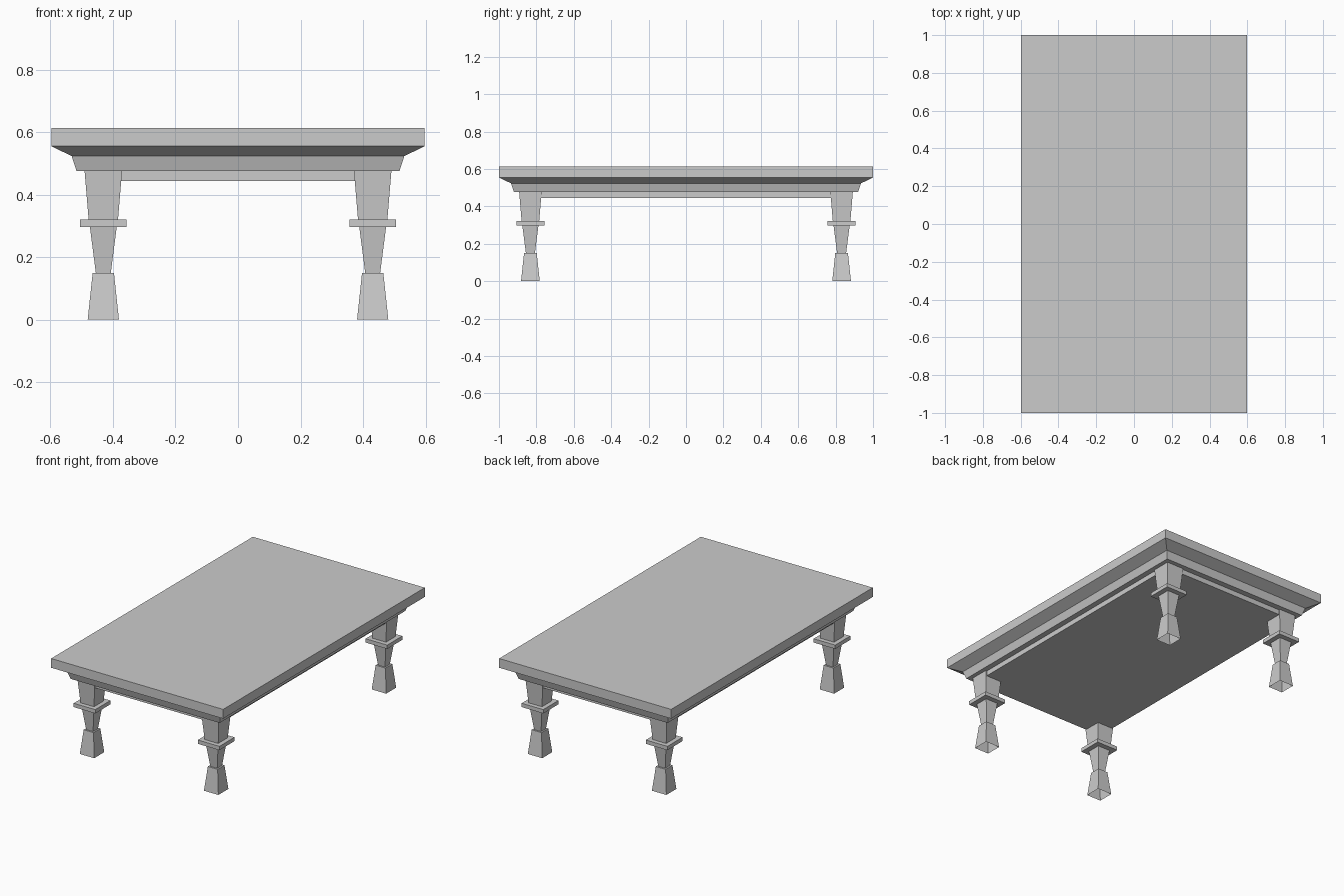
import bpy, bmesh

if "Cube" in bpy.data.objects:
    bpy.data.objects.remove(bpy.data.objects["Cube"])


def loft(name, rings, center=(0, 0), cap_bottom=True, cap_top=True):
    """Stack rectangular rings (half_x, half_y, z), listed bottom to top."""
    bm = bmesh.new()
    cx, cy = center
    loops = [[bm.verts.new((cx + sx * hx, cy + sy * hy, z))
              for sx, sy in ((-1, -1), (1, -1), (1, 1), (-1, 1))]
             for hx, hy, z in rings]
    for a, b in zip(loops, loops[1:]):
        for i in range(4):
            j = (i + 1) % 4
            bm.faces.new((a[i], a[j], b[j], b[i]))
    if cap_bottom:
        bm.faces.new(loops[0][::-1])
    if cap_top:
        bm.faces.new(loops[-1])
    mesh = bpy.data.meshes.new(name)
    bm.to_mesh(mesh)
    bm.free()
    obj = bpy.data.objects.new(name, mesh)
    bpy.context.collection.objects.link(obj)
    return obj


# Tabletop slab with the stepped moulding under its edge
loft("tabletop", [
    (0.517, 0.920, 0.476),
    (0.532, 0.935, 0.523),
    (0.597, 1.000, 0.555),
    (0.597, 1.000, 0.613),
])

# Shallow apron below the moulding
loft("apron", [(0.482, 0.884, 0.444), (0.482, 0.884, 0.476)], cap_top=False)

# Square legs: flared foot (open underneath), tapered shaft, collar, upper block
leg_profile = [
    (0.050, 0.0), (0.034, 0.150),
    (0.024, 0.150), (0.043, 0.297),
    (0.075, 0.297), (0.075, 0.321),
    (0.047, 0.321), (0.060, 0.476),
]
for side_y, row in ((-1, "front"), (1, "back")):
    for side_x, side in ((-1, "left"), (1, "right")):
        loft(f"{row}_{side}_leg", [(h, h, z) for h, z in leg_profile],
             center=(side_x * 0.431, side_y * 0.832),
             cap_bottom=False, cap_top=False)
